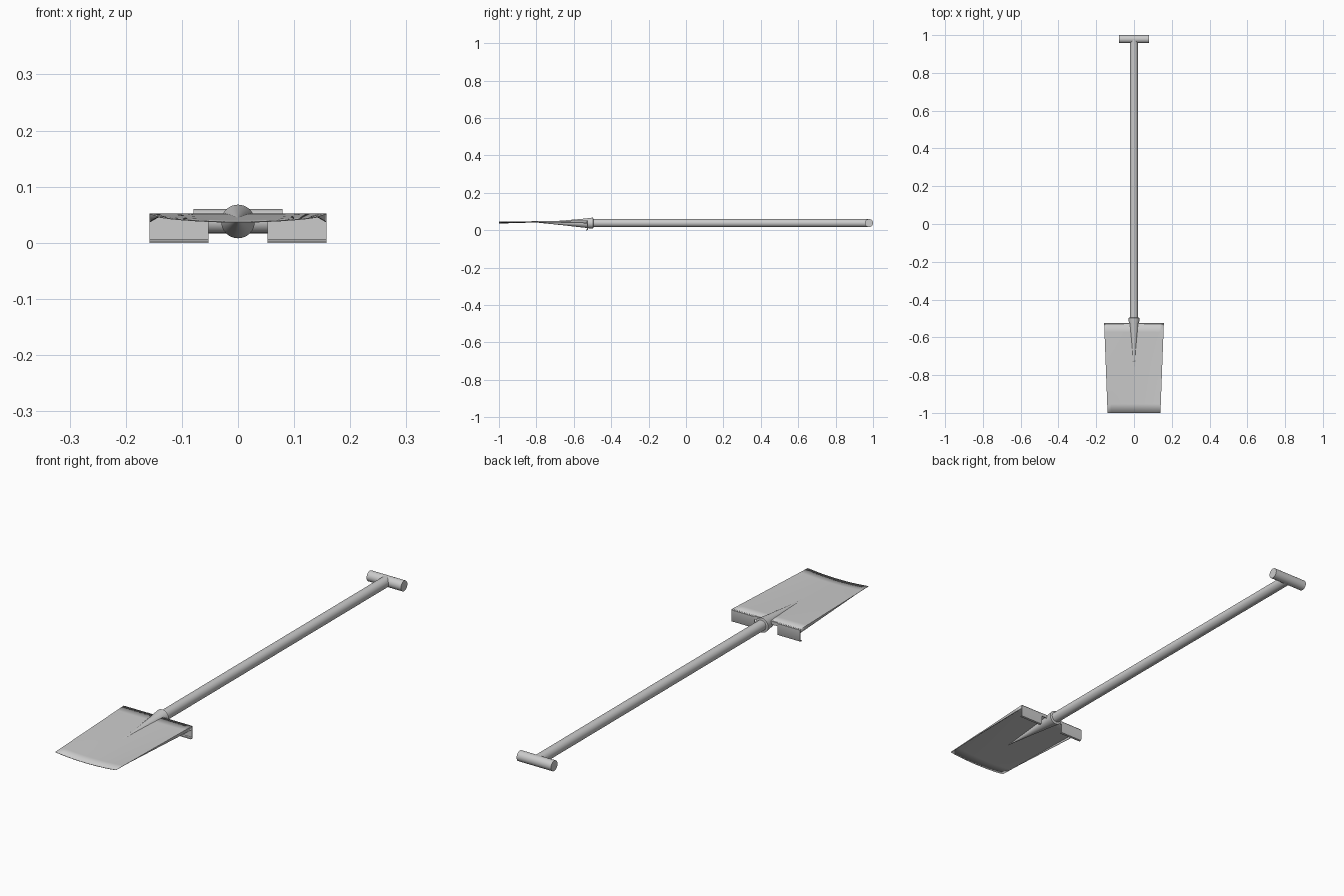
import bpy, bmesh, math
from mathutils import Matrix, Vector

if "Cube" in bpy.data.objects:
    bpy.data.objects.remove(bpy.data.objects["Cube"])


def make_object(name, bm, angle=35):
    bmesh.ops.recalc_face_normals(bm, faces=bm.faces)
    mesh = bpy.data.meshes.new(name)
    bm.to_mesh(mesh)
    bm.free()
    obj = bpy.data.objects.new(name, mesh)
    bpy.context.collection.objects.link(obj)
    bpy.ops.object.select_all(action='DESELECT')
    obj.select_set(True)
    bpy.context.view_layer.objects.active = obj
    bpy.ops.object.shade_smooth_by_angle(angle=math.radians(angle))
    return obj


def lathe_y(name, stations, segments=32):
    """Round body along y; each station is (y, centre z, radius)."""
    bm = bmesh.new()
    rings = []
    for y, zc, r in stations:
        rings.append([bm.verts.new((r * math.cos(a), y, zc + r * math.sin(a)))
                      for a in (2 * math.pi * i / segments for i in range(segments))])
    for a, b in zip(rings, rings[1:]):
        for i in range(segments):
            j = (i + 1) % segments
            bm.faces.new((a[i], a[j], b[j], b[i]))
    bm.faces.new(rings[0])
    bm.faces.new(rings[-1])
    return make_object(name, bm)


# Blade: dished cutting edge flattening to the rear, with tapering side skirts
Y0, Y1, COLS, ROWS = -1.0, -0.525, 14, 10
bm = bmesh.new()
rows = []
for j in range(ROWS + 1):
    t = j / ROWS
    y = Y0 + (Y1 - Y0) * t
    half = 0.14 + 0.018 * t
    edge = 0.046 + 0.006 * t
    sag = 0.008 * (1 - t)
    skirt = 0.001 + 0.014 * max(0, (t - 0.15) / 0.85)
    row = [bm.verts.new((-half, y, edge - skirt))]
    for i in range(COLS + 1):
        u = 2 * i / COLS - 1
        row.append(bm.verts.new((u * half, y, edge - sag * (1 - u * u))))
    row.append(bm.verts.new((half, y, edge - skirt)))
    rows.append(row)
for a, b in zip(rows, rows[1:]):
    for i in range(len(a) - 1):
        bm.faces.new((a[i], a[i + 1], b[i + 1], b[i]))
blade = make_object("blade", bm)
if sum(p.normal.z for p in blade.data.polygons) < 0:
    blade.data.flip_normals()
solid = blade.modifiers.new("sheet", 'SOLIDIFY')
solid.thickness = 0.002
solid.offset = -1

# Foot treads folded down at the rear, curling slightly forward at the bottom
profile = [(-0.531, 0.052), (-0.526, 0.0515), (-0.524, 0.049), (-0.524, 0.004),
           (-0.526, 0.001), (-0.530, 0.0), (-0.535, 0.0), (-0.535, 0.003),
           (-0.531, 0.003), (-0.528, 0.006), (-0.528, 0.049)]
for side, name in ((-1, "left_tread"), (1, "right_tread")):
    bm = bmesh.new()
    face = bm.faces.new([bm.verts.new((side * 0.053, y, z)) for y, z in profile])
    ext = bmesh.ops.extrude_face_region(bm, geom=[face])
    verts = [g for g in ext["geom"] if isinstance(g, bmesh.types.BMVert)]
    bmesh.ops.translate(bm, verts=verts, vec=Vector((side * 0.105, 0, 0)))
    make_object(name, bm)

# Narrow rear lip joining the treads above the socket
bm = bmesh.new()
bmesh.ops.create_cube(bm, size=1, matrix=Matrix.Translation((0, -0.526, 0.045))
                      @ Matrix.Diagonal((0.107, 0.004, 0.014, 1)))
make_object("rear_lip", bm)

# Tapered socket with collar
lathe_y("socket", [(-0.80, 0.042, 0.0004), (-0.66, 0.0395, 0.0125),
                   (-0.54, 0.038, 0.0245), (-0.522, 0.038, 0.027),
                   (-0.497, 0.038, 0.030), (-0.495, 0.038, 0.0215)])

# Shaft
lathe_y("shaft", [(-0.53, 0.0385, 0.0215), (0.975, 0.0385, 0.0215)])

# Cross grip
bm = bmesh.new()
bmesh.ops.create_cone(bm, cap_ends=True, segments=32, radius1=0.0215, radius2=0.0215,
                      depth=0.158, matrix=Matrix.Translation((0, 0.9785, 0.0385))
                      @ Matrix.Rotation(math.pi / 2, 4, 'Y'))
make_object("grip", bm)
